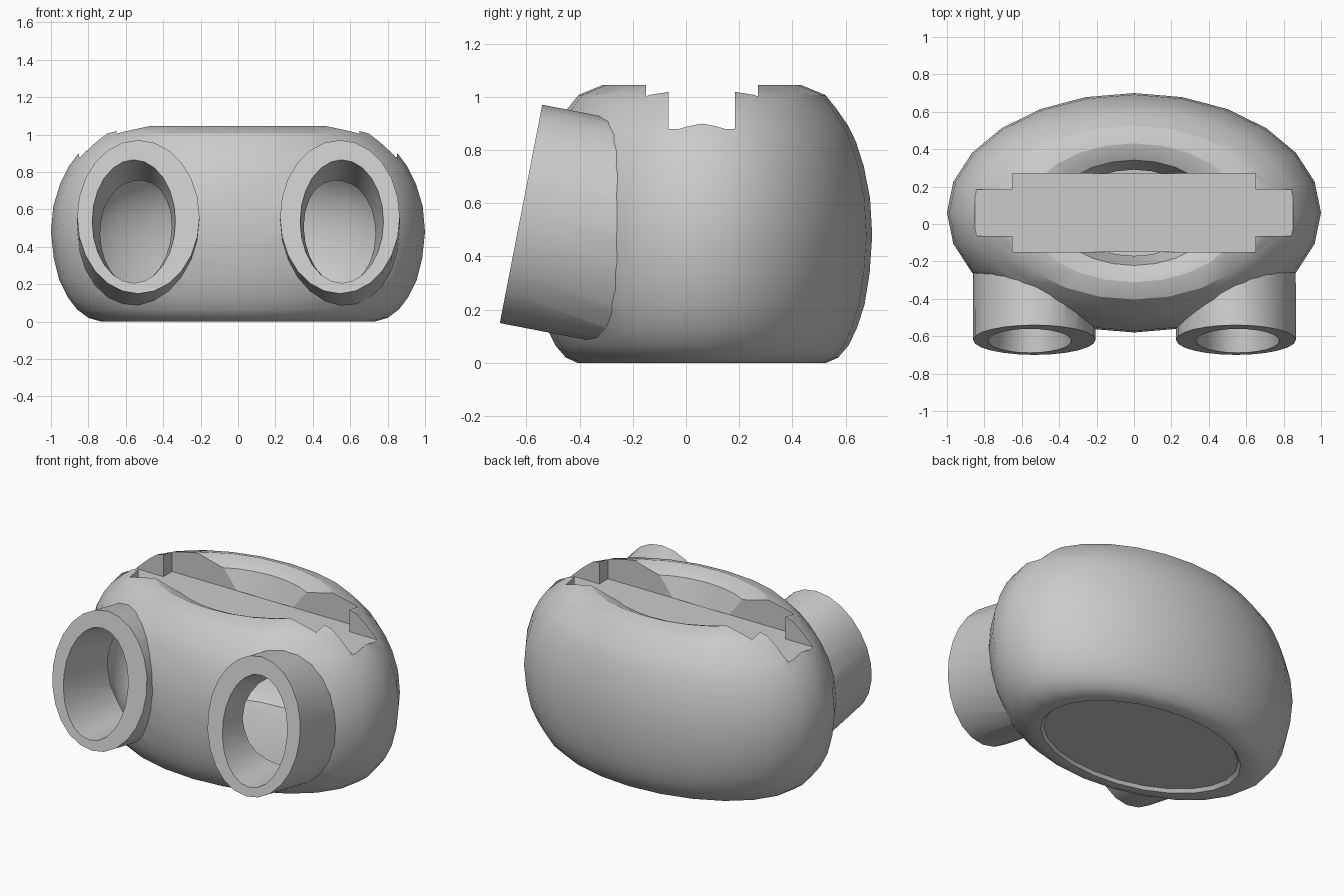
import bpy, bmesh, math
from mathutils import Matrix, Vector

if "Cube" in bpy.data.objects:
    bpy.data.objects.remove(bpy.data.objects["Cube"])

RY, CY = 0.64, 0.06          # body depth ratio and centre
TILT = math.radians(11)      # lean of the front tubes

grey = bpy.data.materials.new("grey")
grey.diffuse_color = (0.6, 0.6, 0.6, 1)
grey.use_nodes = True
grey.node_tree.nodes["Principled BSDF"].inputs["Base Color"].default_value = grey.diffuse_color


def finish(name, bm, hide=False):
    bmesh.ops.recalc_face_normals(bm, faces=bm.faces)
    mesh = bpy.data.meshes.new(name)
    bm.to_mesh(mesh)
    bm.free()
    mesh.materials.append(grey)
    ob = bpy.data.objects.new(name, mesh)
    bpy.context.collection.objects.link(ob)
    ob.hide_render = hide
    return ob


def oval_lathe(name, profile, hide=False, sides=24):
    """Stack oval rings of (scale, height) and cap both ends."""
    bm = bmesh.new()
    rings = []
    for s, z in profile:
        rings.append([bm.verts.new((s * math.cos(a), CY + RY * s * math.sin(a), z))
                      for a in (2 * math.pi * i / sides for i in range(sides))])
    for r0, r1 in zip(rings, rings[1:]):
        for i in range(sides):
            j = (i + 1) % sides
            bm.faces.new((r0[i], r0[j], r1[j], r1[i]))
    bm.faces.new(rings[0])
    bm.faces.new(rings[-1])
    return finish(name, bm, hide)


def oval_tube(name, centre, rx, rz, front, back, taper, hide=True):
    """Tapered oval rod; front and back are distances along its leaning axis."""
    bm = bmesh.new()
    slope = (taper - 1) / back
    bmesh.ops.create_cone(bm, cap_ends=True, segments=24,
                          radius1=1 + slope * front, radius2=taper,
                          depth=back - front)
    m = (Matrix.Translation(centre) @ Matrix.Rotation(-math.pi / 2 - TILT, 4, 'X')
         @ Matrix.Diagonal((rx, rz, 1, 1))
         @ Matrix.Translation((0, 0, (front + back) / 2)))
    bm.transform(m)
    return finish(name, bm, hide)


def box(name, x, y0, y1, z0, z1, hide=True):
    bm = bmesh.new()
    bmesh.ops.create_cube(bm, size=1)
    bm.transform(Matrix.Translation((0, (y0 + y1) / 2, (z0 + z1) / 2))
                 @ Matrix.Diagonal((2 * x, y1 - y0, z1 - z0, 1)))
    return finish(name, bm, hide)


def combine(target, other, operation):
    mod = target.modifiers.new("combine", 'BOOLEAN')
    mod.operation, mod.object, mod.solver = operation, other, 'EXACT'
    bpy.context.view_layer.objects.active = target
    bpy.ops.object.modifier_apply(modifier=mod.name)
    bpy.data.objects.remove(other)


# Rounded body with a shallow recessed base
body = oval_lathe("body", [
    (0.64, 0.02), (0.66, 0.0), (0.73, 0.0), (0.80, 0.02), (0.86, 0.065), (0.91, 0.13),
    (0.955, 0.22), (0.985, 0.34), (1.0, 0.48), (0.987, 0.62), (0.95, 0.74),
    (0.905, 0.83), (0.86, 0.89), (0.79, 0.955), (0.725, 1.007), (0.58, 1.045)])

# Front tubes
mouth_y = -0.62
for x, rx in ((-0.533, 0.327), (0.545, 0.32)):
    combine(body, oval_tube("tube", (x, mouth_y, 0.56), rx, 0.418, 0, 0.5, 0.999), 'UNION')

# Hollow inside with a funnel opening at the top
combine(body, oval_lathe("cavity", [
    (0.5, 0.08), (0.68, 0.10), (0.80, 0.19), (0.87, 0.34), (0.89, 0.48), (0.87, 0.6),
    (0.80, 0.72), (0.68, 0.80), (0.36, 0.83), (0.44, 1.0), (0.72, 1.09)], True),
    'DIFFERENCE')

# Tapered bores through the tubes
for x in (-0.557, 0.555):
    combine(body, oval_tube("bore", (x, mouth_y, 0.535), 0.222, 0.335, -0.1, 0.5, 0.75),
            'DIFFERENCE')

# Stepped slot across the top
FLOOR = 0.88
combine(body, box("slot_wide", 0.65, -0.15, 0.27, FLOOR, 1.3), 'DIFFERENCE')
combine(body, box("slot_long", 0.85, -0.065, 0.185, FLOOR, 1.3), 'DIFFERENCE')

# Thin floor closing the slot over the hollow
floor = box("slot_floor", 0.6, -0.15, 0.27, FLOOR - 0.01, FLOOR, False)

# Smooth curved surfaces, keep cut edges crisp
bpy.ops.object.select_all(action='DESELECT')
body.select_set(True)
bpy.context.view_layer.objects.active = body
bpy.ops.object.shade_smooth_by_angle(angle=math.radians(28))
